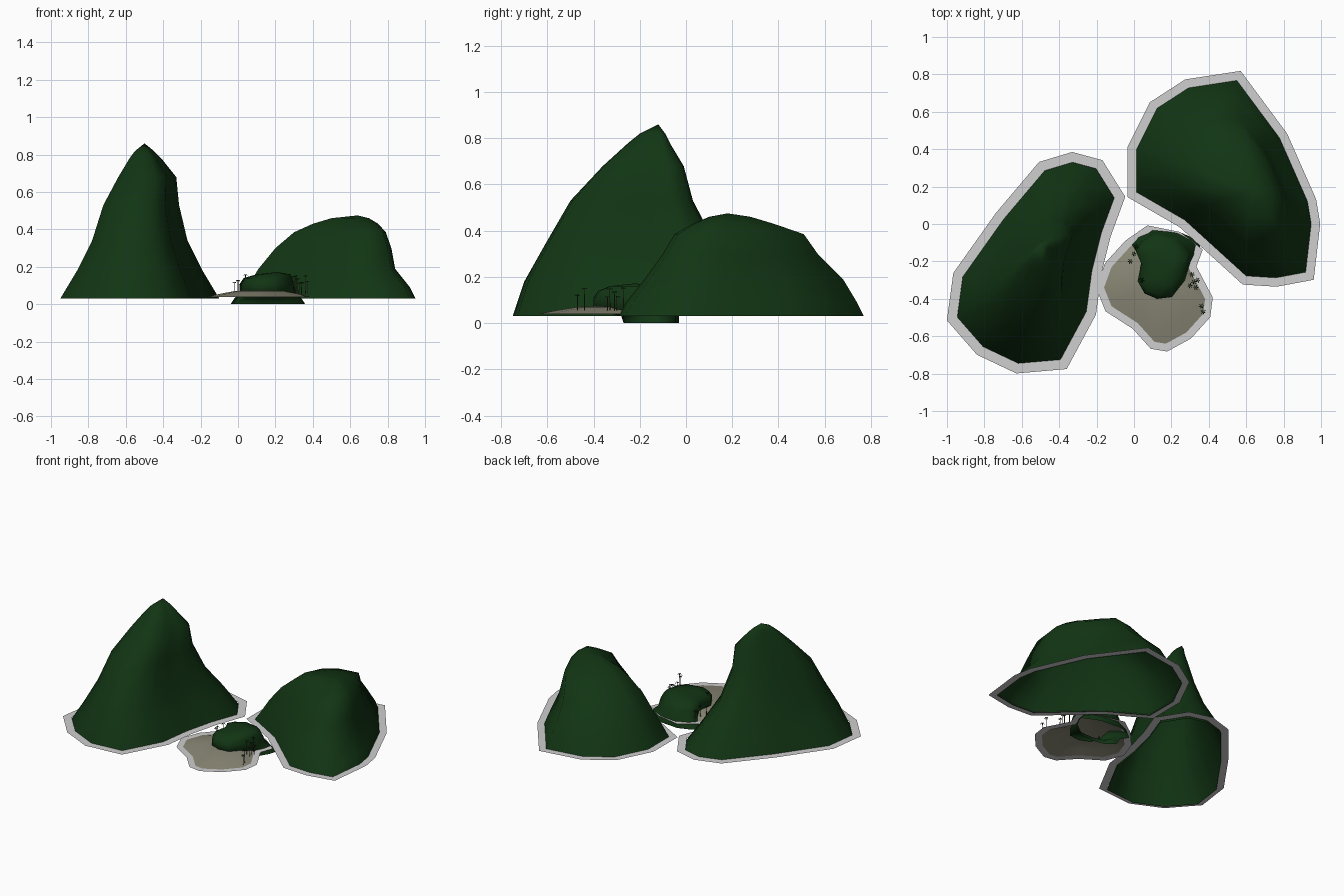
import bpy, bmesh, math, random
from mathutils import Vector

random.seed(4)
cube = bpy.data.objects.get("Cube")
if cube:
    bpy.data.objects.remove(cube, do_unlink=True)


def material(name, rgb):
    m = bpy.data.materials.new(name)
    m.use_nodes = True
    m.diffuse_color = (*rgb, 1)
    m.node_tree.nodes["Principled BSDF"].inputs["Base Color"].default_value = (*rgb, 1)
    return m


GREEN = material("forest green", (0.006, 0.036, 0.007))
FOAM = material("foam white", (0.62, 0.62, 0.62))
SAND = material("sand", (0.25, 0.24, 0.175))
BARK = material("bark", (0.06, 0.045, 0.025))


def finish(name, bm, mat, smooth=True):
    me = bpy.data.meshes.new(name)
    for f in bm.faces:
        f.smooth = smooth
    bm.to_mesh(me)
    bm.free()
    me.materials.append(mat)
    ob = bpy.data.objects.new(name, me)
    bpy.context.collection.objects.link(ob)
    return ob


def fit(outline, x0, x1, y0, y1):
    """Stretch an outline into the given bounds."""
    xs, ys = zip(*outline)
    sx, sy = (x1 - x0) / (max(xs) - min(xs)), (y1 - y0) / (max(ys) - min(ys))
    return [(x0 + (x - min(xs)) * sx, y0 + (y - min(ys)) * sy) for x, y in outline]


def offset(outline, d):
    """Move a clockwise outline outwards by d."""
    pts = [Vector(p) for p in outline]
    out = []
    for i, p in enumerate(pts):
        a = (p - pts[i - 1]).normalized()
        b = (pts[(i + 1) % len(pts)] - p).normalized()
        n = Vector((-a.y - b.y, a.x + b.x)).normalized()
        out.append(p + n * d / max(0.6, n.dot(Vector((-a.y, a.x)))))
    return out


def loft(name, rings, mat, apex=None):
    """Skin a stack of (z, outline) rings, closed by an optional apex."""
    bm = bmesh.new()
    rows = [[bm.verts.new((p[0], p[1], z)) for p in ring] for z, ring in rings]
    n = len(rows[0])
    for low, up in zip(rows, rows[1:]):
        for i in range(n):
            j = (i + 1) % n
            bm.faces.new((low[j], low[i], up[i], up[j]))
    if apex:
        top = bm.verts.new(apex)
        for i in range(n):
            bm.faces.new((rows[-1][(i + 1) % n], rows[-1][i], top))
    return finish(name, bm, mat)


def hill(name, outline, levels, apex):
    loft(name, [(z, fit(outline, *box)) for z, *box in levels], GREEN, apex)


def foam(name, outline, z, width):
    loft(name, [(z, offset(outline, width)), (z, offset(outline, -0.005))], FOAM)


# Tall mountain
tall = [(-.95, -.5), (-.92, -.28), (-.7, .03), (-.48, .29), (-.33, .335), (-.2, .3), (-.1, .14),
        (-.17, -.05), (-.22, -.25), (-.25, -.47), (-.39, -.73), (-.62, -.75), (-.81, -.66)]
hill("tall_mountain", tall, [
    (.03, -.95, -.1, -.75, .335), (.18, -.86, -.19, -.7, .25), (.34, -.78, -.27, -.61, .13),
    (.53, -.72, -.315, -.5, .03), (.68, -.64, -.33, -.36, -.01), (.78, -.58, -.41, -.25, -.07),
    (.82, -.55, -.45, -.2, -.09)], (-.5, -.12, .86))
foam("tall_mountain_foam", tall, .048, .048)

# Low mountain
low = [(.01, .4), (.12, .62), (.29, .73), (.55, .77), (.78, .46), (.93, .12), (.95, 0),
       (.92, -.26), (.76, -.29), (.6, -.28), (.27, .02), (.01, .17)]
hill("low_mountain", low, [
    (.03, .01, .95, -.29, .77), (.09, .05, .92, -.26, .74), (.19, .11, .84, -.18, .68),
    (.3, .2, .82, -.1, .57), (.385, .3, .79, -.05, .51), (.43, .4, .75, .03, .38),
    (.46, .5, .7, .1, .28)], (.64, .18, .475))
foam("low_mountain_foam", low, .035, .045)

# Sandy beach with its foam edge
beach = [(.08, -.05), (.23, -.08), (.32, -.15), (.29, -.23), (.38, -.4), (.37, -.48), (.28, -.58),
         (.17, -.64), (.11, -.63), (.02, -.53), (-.12, -.44), (-.16, -.34), (-.12, -.23), (-.02, -.12)]
loft("beach", [(.04, beach), (.055, fit(beach, -.1, .33, -.56, -.09)),
               (.07, fit(beach, -.02, .25, -.47, -.15))], SAND, (.1, -.3, .077))
foam("beach_foam", beach, .04, .04)

# Wooded knoll, reaching below the beach at the back
knoll = [(.03, -.08), (.1, -.03), (.22, -.05), (.31, -.13), (.3, -.2), (.27, -.3),
         (.2, -.39), (.12, -.4), (.05, -.37), (.01, -.3), (.03, -.2), (0, -.13)]
hill("knoll", knoll, [
    (0, -.04, .36, -.27, -.03), (.03, -.02, .34, -.28, -.03), (.06, .01, .31, -.4, -.04),
    (.11, .01, .3, -.4, -.05), (.14, .03, .29, -.38, -.08), (.16, .1, .28, -.33, -.13)],
    (.21, -.22, .172))


# Palm trees along the beach
def palm(index, x, y, height):
    base, top = .055, .055 + height
    bm = bmesh.new()
    bmesh.ops.create_cone(bm, segments=5, radius1=.0025, radius2=.0015, depth=height)
    bmesh.ops.translate(bm, verts=bm.verts, vec=(x, y, base + height / 2))
    finish(f"palm_trunk_{index}", bm, BARK)
    bm = bmesh.new()
    turn = random.random()
    for k in range(6):
        a = turn + k * math.tau / 6
        out, side = Vector((math.cos(a), math.sin(a), 0)), Vector((-math.sin(a), math.cos(a), 0))
        root = Vector((x, y, top))
        mid, tip = root + out * .009, root + out * .016 - Vector((0, 0, .008))
        bm.faces.new([bm.verts.new(p) for p in (root, mid - side * .003, tip, mid + side * .003)])
    finish(f"palm_leaves_{index}", bm, GREEN, False)


spots = [(-.02, -.2), (0, -.16), (.01, -.12), (.04, -.3), (.3, -.33), (.32, -.31), (.33, -.34),
         (.34, -.3), (.31, -.27), (.36, -.44), (.37, -.47)]
for i, (x, y) in enumerate(spots):
    palm(i + 1, x, y, random.uniform(.05, .11))
